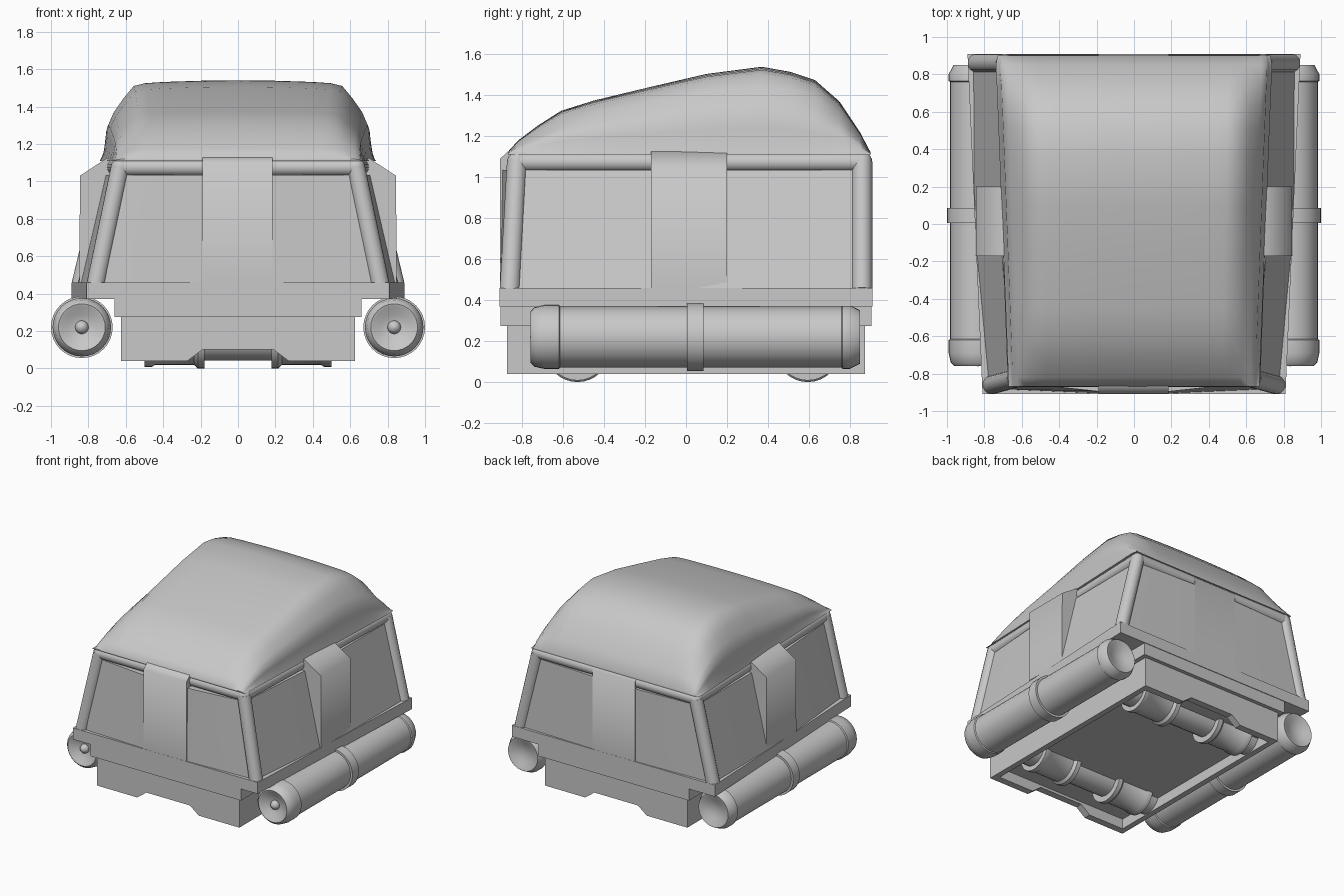
import bpy, bmesh, math
from mathutils import Vector

if "Cube" in bpy.data.objects:
    bpy.data.objects.remove(bpy.data.objects["Cube"])

grey = bpy.data.materials.new("plain grey")
grey.diffuse_color = (0.58, 0.58, 0.58, 1)
grey.use_nodes = True
grey.node_tree.nodes["Principled BSDF"].inputs["Base Color"].default_value = grey.diffuse_color


def make(name, verts, faces, smooth=None):
    me = bpy.data.meshes.new(name)
    bm = bmesh.new()
    vs = [bm.verts.new(v) for v in verts]
    for f in faces:
        bm.faces.new([vs[i] for i in f])
    bmesh.ops.remove_doubles(bm, verts=bm.verts, dist=1e-5)
    bmesh.ops.recalc_face_normals(bm, faces=bm.faces)
    bm.to_mesh(me)
    bm.free()
    me.materials.append(grey)
    ob = bpy.data.objects.new(name, me)
    bpy.context.collection.objects.link(ob)
    if smooth:
        bpy.ops.object.select_all(action='DESELECT')
        ob.select_set(True)
        bpy.context.view_layer.objects.active = ob
        bpy.ops.object.shade_smooth_by_angle(angle=math.radians(smooth))
    return ob


def loft(name, rings, smooth=None):
    """Skin equal-length rings and cap both ends."""
    n, m = len(rings[0]), len(rings)
    faces = [(r * n + i, r * n + (i + 1) % n,
              (r + 1) * n + (i + 1) % n, (r + 1) * n + i)
             for r in range(m - 1) for i in range(n)]
    faces += [tuple(range(n)), tuple(range((m - 1) * n, m * n))]
    return make(name, [p for r in rings for p in r], faces, smooth)


def box(name, x0, x1, y0, y1, z0, z1):
    return loft(name, [[(x0, y0, z), (x1, y0, z), (x1, y1, z), (x0, y1, z)]
                       for z in (z0, z1)])


def lathe(name, origin, axis, profile, smooth=35, n=32):
    """Turn (distance along axis, radius) points around an axis."""
    q = Vector(axis).to_track_quat('Z', 'Y')
    rings = [[Vector(origin) + q @ Vector((r * math.cos(2 * math.pi * i / n),
                                           r * math.sin(2 * math.pi * i / n), t))
              for i in range(n)] for t, r in profile]
    return loft(name, rings, smooth)


def rod(name, a, b, r):
    d = Vector(b) - Vector(a)
    return lathe(name, a, d, [(0, r), (d.length, r)], n=16)


def ball(name, c, axis, r):
    return lathe(name, c, axis, [(r * math.sin(a), max(r * math.cos(a), .001))
                                 for a in (-1.57, -1, -.5, 0, .5, 1, 1.57)], 60, 16)


# Lower hull: notched end walls, side walls, and a raised underside
notched = [(-.625, .275), (-.625, .04), (-.27, .04), (-.19, .10),
           (.19, .10), (.27, .04), (.625, .04), (.625, .275)]
for name, y0, y1 in (("hull_front_wall", -.875, -.82), ("hull_back_wall", .82, .875)):
    loft(name, [[(x, y, z) for x, z in notched] for y in (y0, y1)])
for s in (-1, 1):
    box("hull_side_wall", min(s * .58, s * .625), max(s * .58, s * .625), -.85, .85, .04, .275)
box("hull_underside", -.60, .60, -.84, .84, .12, .275)
box("hull_upper_plate", -.66, .66, -.905, .905, .275, .375)

# Trapezoid deck
loft("deck", [[(-.81, -.91, z), (.81, -.91, z), (.89, .91, z), (-.89, .91, z)]
              for z in (.37, .46)])

# Rollers under the hull
for y in (-.53, .595):
    rod("roller_axle", (-.59, y, .158), (.59, y, .158), .115)
    for s in (-1, 1):
        lathe("roller", (0, y, .158), (s, 0, 0),
              [(.18, .135), (.18, .158), (.215, .158), (.235, .14),
               (.445, .14), (.46, .15), (.50, .15), (.50, .10)])

# Side tanks with dished ends, a centre band and a front knob
for s in (-1, 1):
    o = (s * .835, 0, .22)
    lathe("side_tank", o, (0, 1, 0),
          [(-.72, .02), (-.73, .07), (-.755, .11), (-.76, .125), (-.74, .145),
           (-.69, .156), (-.62, .156), (-.615, .148), (.76, .148), (.765, .156),
           (.80, .156), (.85, .13), (.845, .11), (.825, .07), (.815, .02)])
    lathe("tank_band", o, (0, 1, 0), [(.005, .14), (.005, .165), (.085, .165), (.085, .14)])
    ball("tank_knob", (o[0], -.725, .22), (0, -1, 0), .036)

# Cabin frame: four posts and four top rails
low = [(-.76, -.86, .45), (.76, -.86, .45), (.84, .86, .45), (-.84, .86, .45)]
high = [(-.63, -.825, 1.075), (.63, -.825, 1.075), (.69, .86, 1.075), (-.69, .86, 1.075)]
for i in range(4):
    rod("corner_post", low[i], high[i], .05)
    rod("top_rail", high[i], high[(i + 1) % 4], .046)
    ball("rail_joint", high[i], (0, 0, 1), .05)

# Window panes: bowed walls, widest beside the centre panels and pillars
right_low = [(.19, -.905), (.775, -.88), (.84, -.17), (.857, .20), (.86, .885), (.19, .905)]
right_high = [(.19, -.895), (.655, -.845), (.705, -.17), (.715, .20), (.715, .88), (.19, .905)]
loft("window_panes", [[(x, y, z) for x, y in r] + [(-x, y, z) for x, y in reversed(r)]
                      for r, z in ((right_low, .45), (right_high, 1.035))], 30)
loft("cabin_core", [[(x * .97, y * .97, z) for x, y, _ in high] for z in (1.0, 1.12)])

# Centre panels at front and back
for name, s in (("front_panel", -1), ("back_panel", 1)):
    loft(name, [[(x, s * y, z) for y, z in
                 ((.80, .46), (.909, .46), (.909, 1.09), (.865, 1.13), (.80, 1.13))]
                for x in (-.19, .185)], 60)

# Side pillars with sloped tops
for s in (-1, 1):
    loft("side_pillar", [[(s * x, y, z) for x, z in
                          ((.60, .46), (.848, .46), (.845, 1.03), (.70, 1.125), (.60, 1.125))]
                         for y in (-.17, .20)], 70)

# Domed roof: one rounded section scaled along the length
section = [(1, 0), (.98, .16), (.972, .30), (.965, .44), (.925, .60),
           (.85, .78), (.775, .93), (.69, .965), (.55, .98), (.28, .995)]
half = section + [(0, 1)] + [(-u, v) for u, v in reversed(section)]
ridge = [(-.87, 1.125), (-.82, 1.18), (-.72, 1.255), (-.61, 1.325), (-.45, 1.375),
         (-.18, 1.44), (.10, 1.505), (.37, 1.54), (.51, 1.515), (.63, 1.475),
         (.75, 1.37), (.85, 1.22), (.90, 1.125)]
rings = []
for y, z in ridge:
    w = .67 + .07 * (y + .87) / 1.77 - (.01 if y > .88 else 0)
    rings.append([(u * w, y, 1.11 + v * (z - 1.11)) for u, v in half])
loft("roof", rings, 50)
